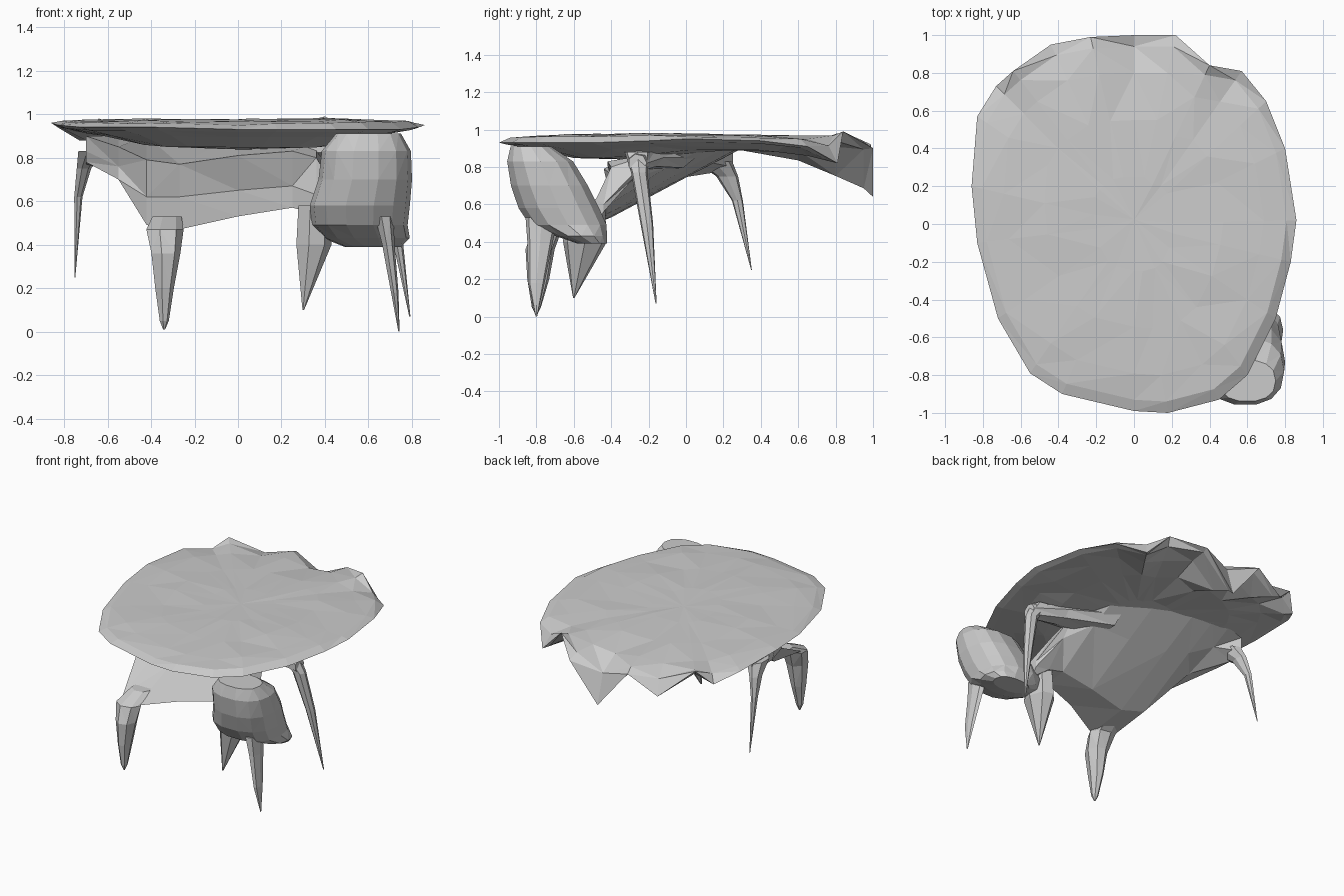
import bpy
import bmesh
import math
import random
from mathutils import Vector

random.seed(4)

default_cube = bpy.data.objects.get("Cube")
if default_cube:
    bpy.data.objects.remove(default_cube, do_unlink=True)

# Single matte grey for everything
grey = bpy.data.materials.new("stone_grey")
grey.use_nodes = True
colour = (0.6, 0.6, 0.6, 1.0)
grey.diffuse_color = colour
shader = next(n for n in grey.node_tree.nodes if n.type == 'BSDF_PRINCIPLED')
shader.inputs["Base Color"].default_value = colour
shader.inputs["Roughness"].default_value = 0.9


def loft(name, rings):
    """Bridge equal-sized point rings into one closed, flat-shaded object."""
    bm = bmesh.new()
    loops = [[bm.verts.new(point) for point in ring] for ring in rings]
    count = len(loops[0])
    for lower, upper in zip(loops, loops[1:]):
        for i in range(count):
            j = (i + 1) % count
            bm.faces.new((lower[i], lower[j], upper[j], upper[i]))
    for cap in (loops[0], loops[-1]):
        middle = sum((v.co for v in cap), Vector()) / count
        tip = bm.verts.new(middle)
        for i in range(count):
            bm.faces.new((cap[i], cap[(i + 1) % count], tip))
    bmesh.ops.triangulate(bm, faces=[f for f in bm.faces if len(f.verts) > 3])
    bmesh.ops.recalc_face_normals(bm, faces=bm.faces)
    mesh = bpy.data.meshes.new(name)
    bm.to_mesh(mesh)
    bm.free()
    mesh.materials.append(grey)
    obj = bpy.data.objects.new(name, mesh)
    bpy.context.collection.objects.link(obj)
    return obj


def oval(x, y, z, rx, ry, sides=7, power=1.0):
    """Level ring; a power below one makes it squarer."""
    points = []
    for i in range(sides):
        angle = math.tau * i / sides
        c, s = math.cos(angle), math.sin(angle)
        points.append((x + rx * math.copysign(abs(c) ** power, c),
                       y + ry * math.copysign(abs(s) ** power, s), z))
    return points


def upright_oval(x, y, z, ry, rz, sides=7):
    """Ring standing across the x axis."""
    return [(x, y + ry * math.cos(math.tau * i / sides),
             z + rz * math.sin(math.tau * i / sides)) for i in range(sides)]


def leg(name, *rings):
    return loft(name, [oval(*ring) for ring in rings])


# Shell: rim outline with a ragged, drooping back edge
rim = [(-.86, .2, .96), (-.83, -.1, .95), (-.72, -.5, .94), (-.55, -.79, .94),
       (-.38, -.9, .94), (0, -.99, .93), (.18, -1, .93), (.45, -.93, .93),
       (.6, -.8, .93), (.75, -.5, .93), (.83, -.2, .94), (.86, .02, .95),
       (.8, .4, .94), (.7, .65, .91), (.57, .81, .82), (.4, .84, .99),
       (.22, 1, .9), (0, 1, .64), (-.23, .99, .92), (-.44, .95, .8),
       (-.64, .81, .98), (-.73, .73, .88), (-.83, .57, .94)]


def shell_ring(scale, level, rim_share, wobble=0.0, ceiling=1.0):
    ring = []
    for x, y, z in rim:
        height = level(y * scale) * (1 - rim_share) + z * rim_share
        height += random.uniform(-wobble, wobble)
        ring.append((x * scale, y * scale, min(height, ceiling)))
    return ring


def top_level(y):
    return 0.965 + 0.012 * math.cos(2 * y + 0.5)


def under_level(y):
    return 0.82 + 0.08 * min(1, max(0, 1.5 * y + 0.6))


loft("shell", [
    shell_ring(0.25, top_level, 0, .003),
    shell_ring(0.55, top_level, 0, .006),
    shell_ring(0.8, top_level, 0.08, .006),
    shell_ring(0.94, top_level, 0.35, .006),
    rim,
    shell_ring(0.95, lambda y: 0.87, 0.8, ceiling=.94),
    shell_ring(0.8, lambda y: under_level(y) + 0.02, 0.6, ceiling=.91),
    shell_ring(0.6, under_level, 0.25, ceiling=.89),
    shell_ring(0.25, under_level, 0),
])

# Body: side-on sections sweeping from the rear web to the neck
sections = {
    -.7: [(.02, .78), (0, .83), (0, .9), (.25, .9), (.25, .8), (.15, .77)],
    -.55: [(-.3, .7), (-.28, .76), (-.32, .85), (.3, .9), (.15, .82), (-.1, .73)],
    -.42: [(-.7, .49), (-.4, .62), (-.44, .79), (.3, .9), (.05, .77), (-.4, .53)],
    -.27: [(-.75, .47), (-.37, .62), (-.41, .77), (.28, .9), (0, .75), (-.45, .51)],
    0: [(-.64, .53), (-.35, .65), (-.42, .81), (.2, .9), (-.05, .76), (-.42, .55)],
    .25: [(-.58, .57), (-.36, .67), (-.42, .83), (.1, .9), (-.1, .8), (-.42, .59)],
    .36: [(-.57, .54), (-.41, .63), (-.4, .8), (-.18, .87), (-.28, .74), (-.43, .57)],
    .46: [(-.57, .52), (-.54, .6), (-.48, .63), (-.44, .6), (-.44, .56), (-.48, .5)],
}
loft("body", [[(x, y, z) for y, z in profile] for x, profile in sections.items()])

# Head: squarish block leaning forward under the shell
loft("head", [oval(*ring, sides=14, power=.85) for ring in (
    (.62, -.5, .39, .13, .08),
    (.59, -.56, .43, .2, .14),
    (.56, -.63, .49, .22, .21),
    (.56, -.68, .58, .23, .22),
    (.585, -.73, .7, .215, .21),
    (.59, -.78, .83, .205, .18),
    (.6, -.83, .91, .15, .11),
)])

# Tapering legs
leg("front_right_leg", (-.33, -.62, .53, .07, .06), (-.34, -.74, .47, .09, .08),
    (-.335, -.78, .36, .07, .08), (-.34, -.79, .2, .045, .06),
    (-.34, -.8, .05, .022, .025), (-.34, -.8, .01, .005, .005))
leg("inner_head_leg", (.35, -.54, .58, .08, .11), (.345, -.54, .4, .085, .12),
    (.3, -.6, .1, .004, .004))
leg("outer_head_leg", (.67, -.77, .53, .045, .09), (.69, -.78, .4, .03, .07),
    (.72, -.8, .18, .018, .045), (.74, -.8, 0, .003, .004))
leg("left_leg", (.58, -.26, .88, .07, .07), (.66, -.25, .77, .045, .045),
    (.72, -.21, .5, .03, .035), (.79, -.16, .07, .003, .003))
leg("rear_right_leg", (-.68, .15, .83, .06, .1), (-.71, .22, .75, .035, .06),
    (-.735, .275, .62, .02, .03), (-.75, .35, .25, .002, .002))

# Strut joining the left leg to the body
loft("left_leg_strut", [upright_oval(.15, -.12, .85, .17, .07),
                        upright_oval(.45, -.22, .85, .1, .06),
                        upright_oval(.67, -.26, .82, .05, .05)])
